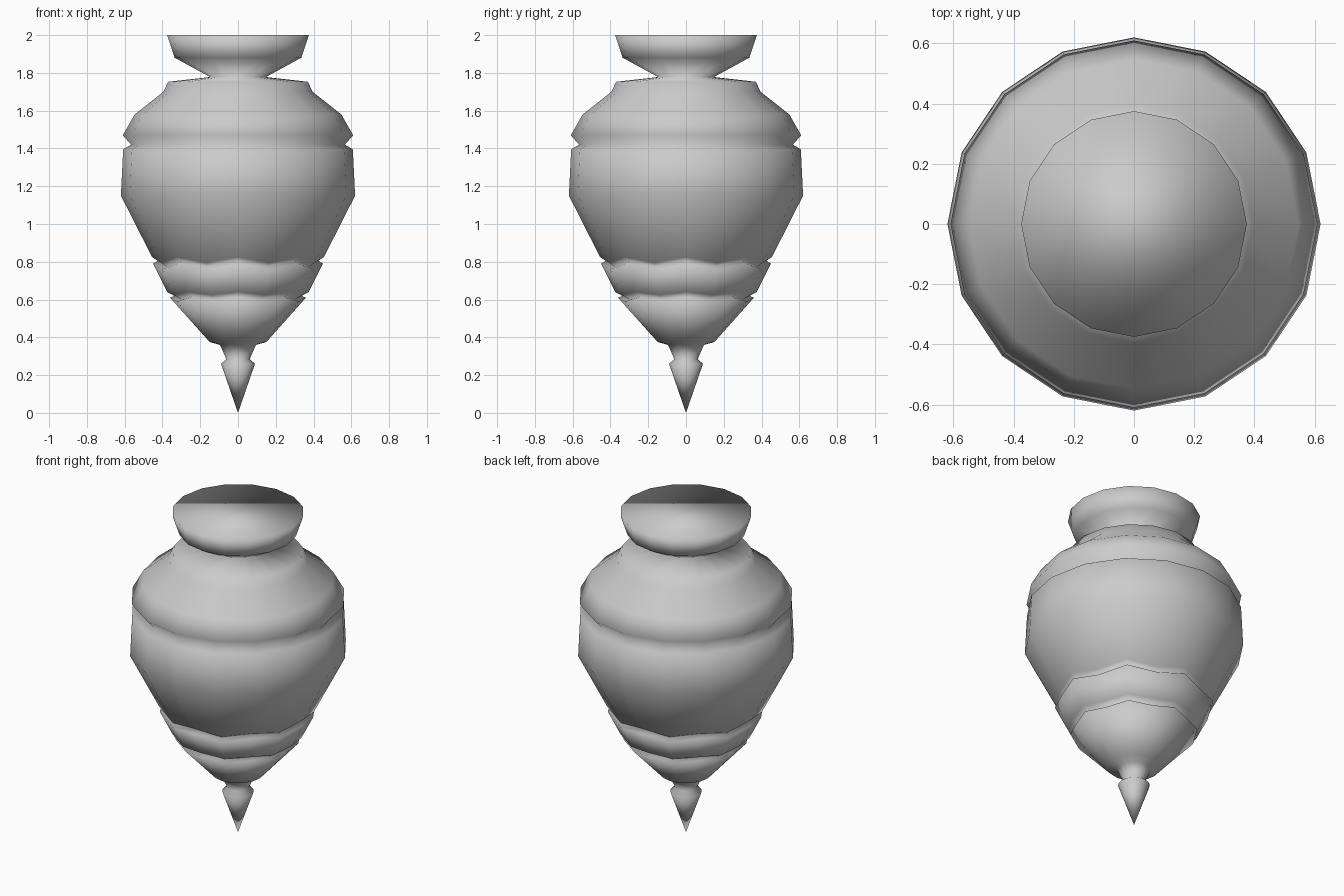
import bpy, bmesh, math

if "Cube" in bpy.data.objects:
    bpy.data.objects.remove(bpy.data.objects["Cube"])

SIDES = 16

# Turned profile, tip to handle: radius, height, dip on every other vertex
PROFILE = [
    # pointed tip
    (0.09, 0.26, 0), (0.062, 0.285, 0), (0.095, 0.36, 0),
    # lower cone with zigzag grooves
    (0.15, 0.375, 0),
    (0.36, 0.61, 0.02), (0.335, 0.62, 0.02), (0.375, 0.64, 0.015),
    (0.45, 0.79, 0.03), (0.425, 0.805, 0.03), (0.455, 0.825, 0.03),
    # main body and shoulder
    (0.62, 1.15, 0), (0.608, 1.395, 0), (0.566, 1.42, 0), (0.61, 1.47, 0),
    (0.547, 1.58, 0), (0.395, 1.70, 0), (0.37, 1.753, 0),
    # neck and flared handle
    (0.148, 1.778, 0), (0.335, 1.88, 0), (0.375, 2.0, 0),
]


def make_turned_top(name):
    bm = bmesh.new()
    tip = bm.verts.new((0, 0, 0))
    rings = []
    for r, z, dip in PROFILE:
        ring = []
        for i in range(SIDES):
            a = 2 * math.pi * i / SIDES
            d = dip * (i % 2)
            rr = r - d * 0.5
            ring.append(bm.verts.new((rr * math.cos(a), rr * math.sin(a), z - d)))
        rings.append(ring)
    for i in range(SIDES):
        j = (i + 1) % SIDES
        bm.faces.new((tip, rings[0][j], rings[0][i]))
        for lo, hi in zip(rings, rings[1:]):
            bm.faces.new((lo[i], lo[j], hi[j], hi[i]))
    # flat cap of the handle
    bm.faces.new(rings[-1])
    bmesh.ops.recalc_face_normals(bm, faces=bm.faces[:])
    for f in bm.faces:
        f.smooth = True
    mesh = bpy.data.meshes.new(name)
    bm.to_mesh(mesh)
    bm.free()
    obj = bpy.data.objects.new(name, mesh)
    bpy.context.collection.objects.link(obj)
    return obj


make_turned_top("spinning_top")
